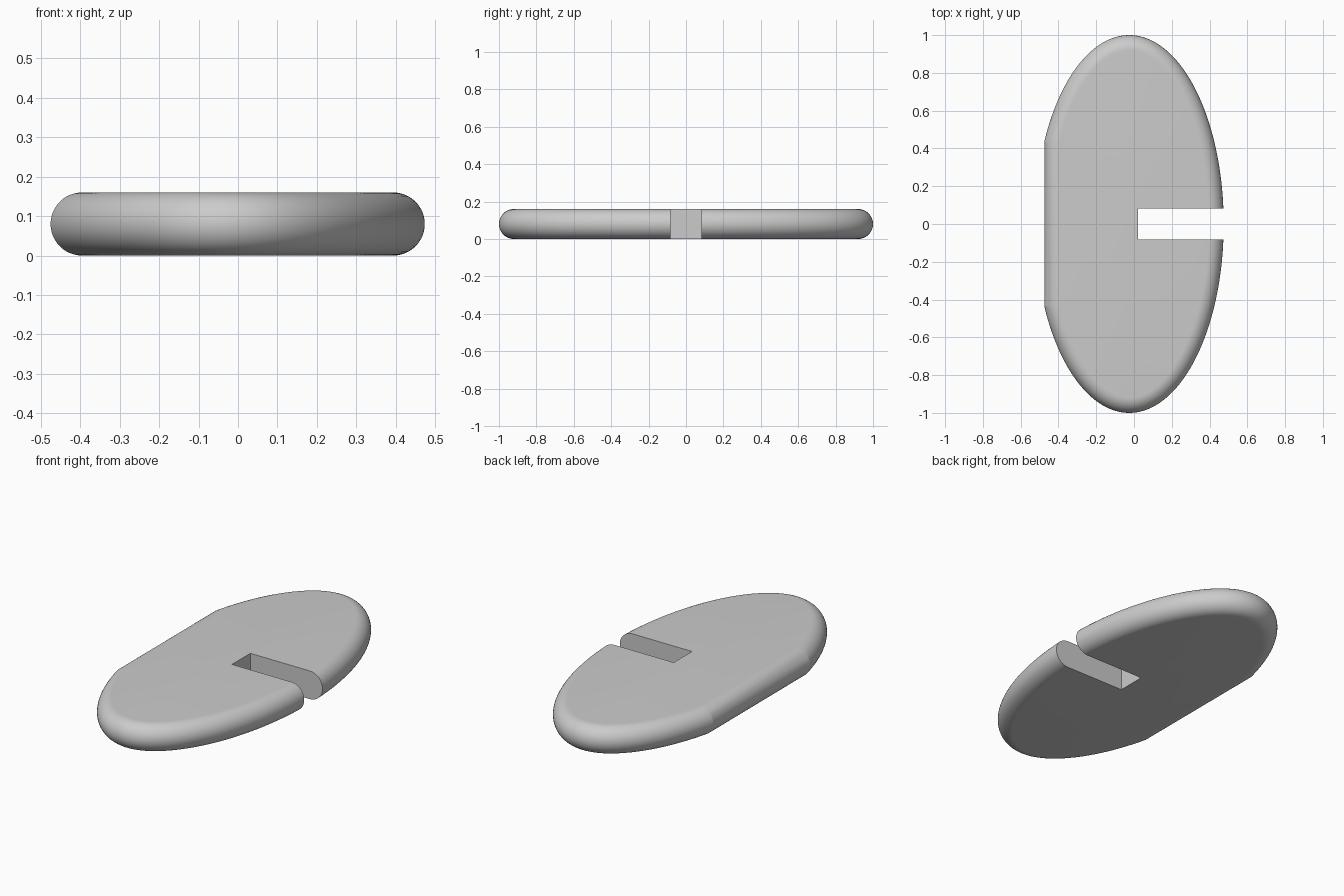
import bpy, bmesh
from math import sin, cos, pi, acos, radians
from mathutils import Vector

if "Cube" in bpy.data.objects:
    bpy.data.objects.remove(bpy.data.objects["Cube"])

CX, A, B = -0.025, 0.5, 1.0      # ellipse centre and half-axes
FLAT_X = -0.475                  # straight left side
R = 0.08                         # edge radius, half the thickness
N, ARC = 192, 24                 # outline points, edge steps

# Outline: ellipse cut off by the straight side
t_end = acos((FLAT_X - CX) / A)
outline = []
for i in range(N + 1):
    t = -t_end + 2 * t_end * i / N
    outline.append(Vector((CX + A * cos(t), B * sin(t))))

# Mitred inward directions
count = len(outline)
inward = []
for i, p in enumerate(outline):
    d1 = (p - outline[i - 1]).normalized()
    d2 = (outline[(i + 1) % count] - p).normalized()
    n1, n2 = Vector((-d1.y, d1.x)), Vector((-d2.y, d2.x))
    inward.append((n1 + n2) / (1 + n1.dot(n2)))

# Plate with a fully rounded rim
bm = bmesh.new()
rings = []
for k in range(ARC + 1):
    a = -pi / 2 + pi * k / ARC
    inset, z = R * (1 - cos(a)), R + R * sin(a)
    rings.append([bm.verts.new((*(p + m * inset), z)) for p, m in zip(outline, inward)])
for low, high in zip(rings, rings[1:]):
    for i in range(count):
        j = (i + 1) % count
        bm.faces.new((low[i], low[j], high[j], high[i]))
bm.faces.new(rings[0][::-1])
bm.faces.new(rings[-1])
mesh = bpy.data.meshes.new("slotted_plate")
bm.to_mesh(mesh)
bm.free()
plate = bpy.data.objects.new("slotted_plate", mesh)
bpy.context.collection.objects.link(plate)

# Slot open to the right side
bpy.ops.mesh.primitive_cube_add(size=1, location=(0.32, 0, R))
cutter = bpy.context.object
cutter.name = "slot_cutter"
cutter.scale = (0.6, 0.164, 0.4)
cutter.hide_render = True

bpy.ops.object.select_all(action='DESELECT')
plate.select_set(True)
bpy.context.view_layer.objects.active = plate
cut = plate.modifiers.new("slot", 'BOOLEAN')
cut.operation = 'DIFFERENCE'
cut.solver = 'EXACT'
cut.object = cutter
bpy.ops.object.modifier_apply(modifier=cut.name)
bpy.data.objects.remove(cutter)

# Smooth rim, crisp corners and slot
bpy.ops.object.shade_smooth_by_angle(angle=radians(10))
